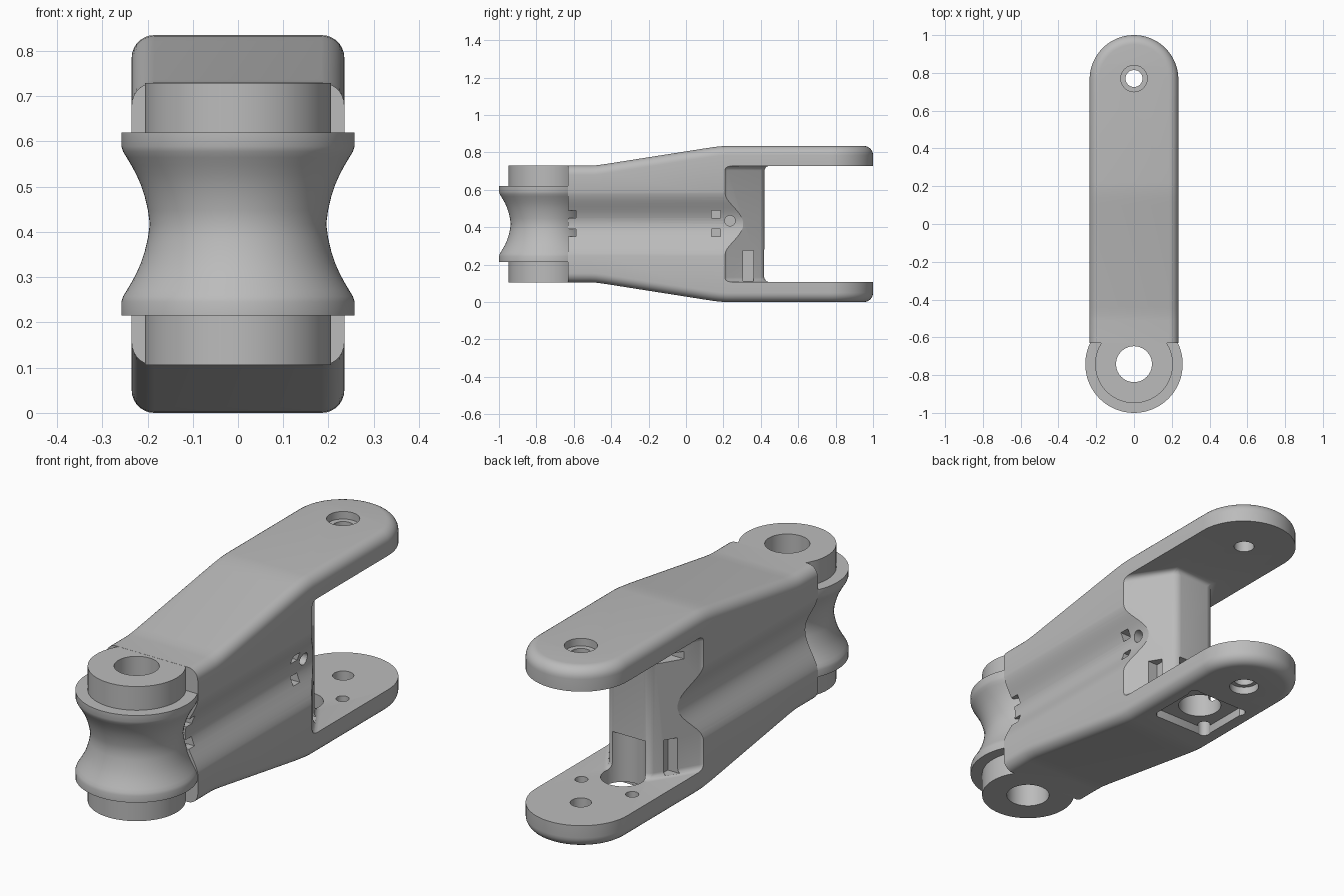
import bpy, bmesh, math
from mathutils import Matrix

if "Cube" in bpy.data.objects:
    bpy.data.objects.remove(bpy.data.objects["Cube"], do_unlink=True)

MID = 0.4175        # height of the symmetry plane
HALF = 0.235        # half width of the arm
END_Y = 0.765       # centre of the rounded arm end
FRONT_Y = -0.63
HUB_Y = -0.742

grey = bpy.data.materials.new("cast grey")
grey.use_nodes = True
colour = (0.5, 0.5, 0.5, 1)
grey.diffuse_color = colour
grey.node_tree.nodes["Principled BSDF"].inputs["Base Color"].default_value = colour


def make(name, bm):
    bmesh.ops.recalc_face_normals(bm, faces=bm.faces)
    mesh = bpy.data.meshes.new(name)
    bm.to_mesh(mesh)
    bm.free()
    mesh.materials.append(grey)
    ob = bpy.data.objects.new(name, mesh)
    bpy.context.collection.objects.link(ob)
    return ob


def activate(ob):
    bpy.ops.object.select_all(action='DESELECT')
    ob.select_set(True)
    bpy.context.view_layer.objects.active = ob


def cut(target, cutter):
    mod = target.modifiers.new("cut", 'BOOLEAN')
    mod.operation, mod.solver, mod.object = 'DIFFERENCE', 'EXACT', cutter
    activate(target)
    bpy.ops.object.modifier_apply(modifier=mod.name)
    bpy.data.objects.remove(cutter, do_unlink=True)


def prism(points, depth, bevel=0.0):
    """Extrude a closed outline of 3D points along the depth vector."""
    bm = bmesh.new()
    face = bm.faces.new([bm.verts.new(p) for p in points])
    ext = bmesh.ops.extrude_face_region(bm, geom=[face])
    bmesh.ops.translate(bm, vec=depth, verts=[g for g in ext["geom"] if isinstance(g, bmesh.types.BMVert)])
    bmesh.ops.recalc_face_normals(bm, faces=bm.faces)
    if bevel:
        bmesh.ops.bevel(bm, geom=bm.edges[:], offset=bevel, segments=5, profile=0.5, affect='EDGES')
    return make("cutter", bm)


def box(x0, x1, y0, y1, z0, z1, bevel=0.0):
    return prism([(x0, y0, z0), (x1, y0, z0), (x1, y1, z0), (x0, y1, z0)], (0, 0, z1 - z0), bevel)


def drill(x, y, z0, z1, r):
    bm = bmesh.new()
    bmesh.ops.create_cone(bm, cap_ends=True, segments=40, radius1=r, radius2=r, depth=z1 - z0,
                          matrix=Matrix.Translation((x, y, (z0 + z1) / 2)))
    return make("cutter", bm)


# Arm body: stacked outlines that follow the sloping top and bottom
SLOPE = [(-0.63, 0.3125), (-0.51, 0.3125), (-0.48, 0.314), (-0.44, 0.319), (0.1, 0.404),
         (0.14, 0.41), (0.18, 0.415), (0.22, 0.4175), (END_Y, 0.4175)]


def half_height(y):
    for (a, ha), (b, hb) in zip(SLOPE, SLOPE[1:]):
        if y <= b:
            return ha + (hb - ha) * (y - a) / (b - a)
    return SLOPE[-1][1]


def outline(w):
    right = [(w, y) for y, _ in SLOPE]
    arc = [(w * math.cos(a), END_Y + w * math.sin(a))
           for a in (math.pi * i / 33 for i in range(1, 33))]
    return right + arc + [(-x, y) for x, y in reversed(right)]


def build_body():
    bm = bmesh.new()
    fillet, steps, rings = 0.05, 7, []
    angles = [math.pi / 2 * i / steps for i in range(steps + 1)]
    levels = [(-1, a) for a in reversed(angles)] + [(1, a) for a in angles]
    for side, a in levels:
        w = HALF - fillet * (1 - math.cos(a))
        rings.append([bm.verts.new((x, y, MID + side * (half_height(y) - fillet * (1 - math.sin(a)))))
                      for x, y in outline(w)])
    n = len(rings[0])
    for low, high in zip(rings, rings[1:]):
        for i in range(n):
            j = (i + 1) % n
            bm.faces.new((low[i], low[j], high[j], high[i]))
    for ring in (rings[0], rings[-1]):
        for i in range(n // 2 - 1):
            bm.faces.new((ring[i], ring[i + 1], ring[n - 2 - i], ring[n - 1 - i]))
    return make("link_body", bm)


body = build_body()

# Fork gap, leaving a tapered web behind the body
gap = [(0.5, 0.2), (0.235, 0.2), (0.1, 0.42), (-0.1, 0.42), (-0.235, 0.2), (-0.5, 0.2), (-0.5, 1.3), (0.5, 1.3)]
cut(body, prism([(x, y, 0.107) for x, y in gap], (0, 0, 0.621), 0.025))

# Soft-lipped channel along each flank
for s in (1, -1):
    curve = [(s * (0.237 - 0.067 * math.cos(math.pi / 2 * t / 12) ** 2), -0.8, MID + 0.19 * t / 12)
             for t in range(-12, 13)]
    cut(body, prism(curve + [(s * 0.4, -0.8, MID + 0.19), (s * 0.4, -0.8, MID - 0.19)], (0, 1.3, 0)))

# Cable windows and a round port on one flank
for y in (-0.612, 0.16):
    for z in (0.37, 0.47):
        cut(body, box(0.1, 0.3, y - 0.024, y + 0.024, z - 0.02, z + 0.02))
port = drill(0, 0, 0.1, 0.3, 0.028)
port.data.transform(Matrix.Translation((0, 0.235, 0.435)) @ Matrix.Rotation(math.pi / 2, 4, 'Y'))
cut(body, port)

# Upright slots in the web, and a level slot on the other flank
for s in (1, -1):
    x0, x1 = sorted((s * 0.12, s * 0.21))
    cut(body, box(x0, x1, 0.305, 0.36, 0.112, 0.275))
cut(body, box(-0.2, -0.11, 0.28, 0.39, 0.635, 0.67))

# Pivot holes with counterbores at the fork tips
cut(body, drill(0, 0.77, -0.1, 1, 0.045))
cut(body, drill(0, 0.77, 0.8, 1, 0.07))
cut(body, drill(0, 0.77, -0.1, 0.035, 0.065))

# Square pocket under the lower arm, with its opening and screw holes
px, py0, py1, c = 0.15, 0.315, 0.605, 0.02
pocket = [(px, py0 + c), (px, py1 - c), (px - c, py1), (c - px, py1),
          (-px, py1 - c), (-px, py0 + c), (c - px, py0), (px - c, py0)]
cut(body, prism([(x, y, -0.1) for x, y in pocket], (0, 0, 0.14)))
cut(body, drill(0, 0.46, -0.1, 0.28, 0.095))
for x, y, top in ((0.13, 0.58, 0.2), (-0.13, 0.58, 0.2), (-0.125, 0.34, 0.08)):
    cut(body, drill(x, y, -0.1, top, 0.028))


# Pivot roller: waisted drum with hubs and a bore, spun about its axis
def build_roller():
    lower = [(0.095, 0.312), (0.206, 0.312), (0.206, 0.202), (0.258, 0.202), (0.258, 0.172),
             (0.254, 0.16), (0.246, 0.147), (0.236, 0.13), (0.225, 0.11), (0.215, 0.087),
             (0.206, 0.06), (0.199, 0.03)]
    profile = [(r, MID - h) for r, h in lower] + [(0.195, MID)] + [(r, MID + h) for r, h in reversed(lower)]
    bm = bmesh.new()
    verts = [bm.verts.new((r, 0, z)) for r, z in profile]
    edges = [bm.edges.new((v, verts[(i + 1) % len(verts)])) for i, v in enumerate(verts)]
    bmesh.ops.spin(bm, geom=verts + edges, cent=(0, 0, 0), axis=(0, 0, 1), angle=2 * math.pi, steps=72)
    bmesh.ops.remove_doubles(bm, verts=bm.verts, dist=1e-4)
    bmesh.ops.translate(bm, vec=(0, HUB_Y, 0), verts=bm.verts)
    return make("pivot_roller", bm)


roller = build_roller()

for ob in (body, roller):
    activate(ob)
    bpy.ops.object.shade_smooth_by_angle(angle=math.radians(28))
